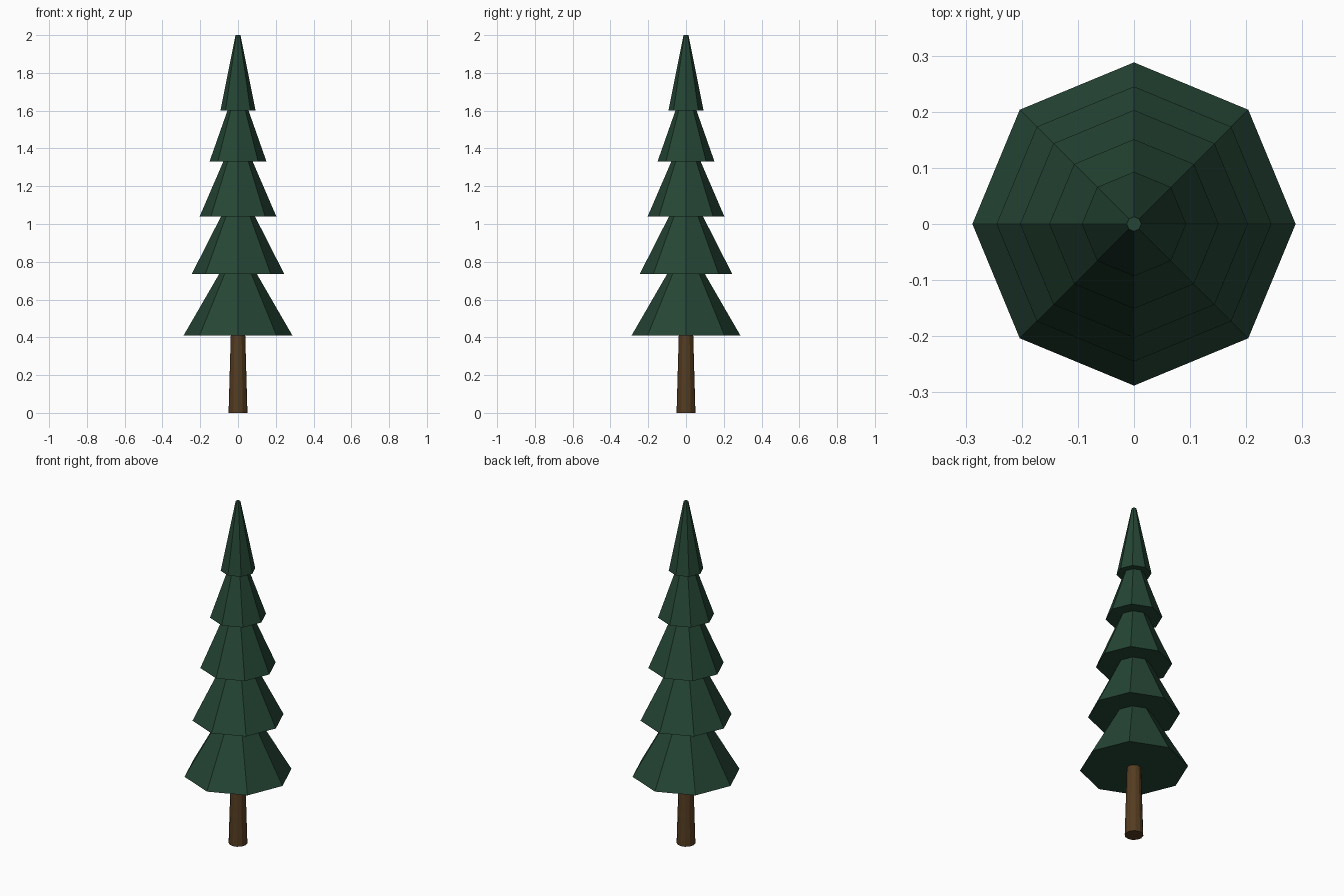
import bpy

if "Cube" in bpy.data.objects:
    bpy.data.objects.remove(bpy.data.objects["Cube"])


def material(name, color):
    mat = bpy.data.materials.new(name)
    mat.diffuse_color = color
    mat.use_nodes = True
    mat.node_tree.nodes["Principled BSDF"].inputs["Base Color"].default_value = mat.diffuse_color
    return mat


def frustum(name, sides, z0, r0, z1, r1, mat):
    bpy.ops.mesh.primitive_cone_add(vertices=sides, radius1=r0, radius2=r1,
                                    depth=z1 - z0, location=(0, 0, (z0 + z1) / 2))
    obj = bpy.context.object
    obj.name = name
    obj.data.materials.append(mat)
    return obj


green = material("needles", (0.018, 0.06, 0.035, 1))
brown = material("bark", (0.09, 0.045, 0.015, 1))

# Tapered trunk, ending just inside the lowest tier
frustum("trunk", 12, 0, 0.05, 0.42, 0.038, brown)

# Foliage tiers: base height, base radius, visible top height, top radius
tiers = [
    (0.41, 0.288, 0.735, 0.10),
    (0.735, 0.245, 1.04, 0.09),
    (1.04, 0.203, 1.33, 0.078),
    (1.33, 0.151, 1.60, 0.056),
    (1.60, 0.093, 2.00, 0.013),
]
for i, (z0, r0, z1, r1) in enumerate(tiers):
    # Each lower tier tucks slightly into the one above
    if i < len(tiers) - 1:
        tuck = 0.01
        r1 -= tuck * (r0 - r1) / (z1 - z0)
        z1 += tuck
    frustum(f"foliage_tier_{i + 1}", 8, z0, r0, z1, r1, green)
